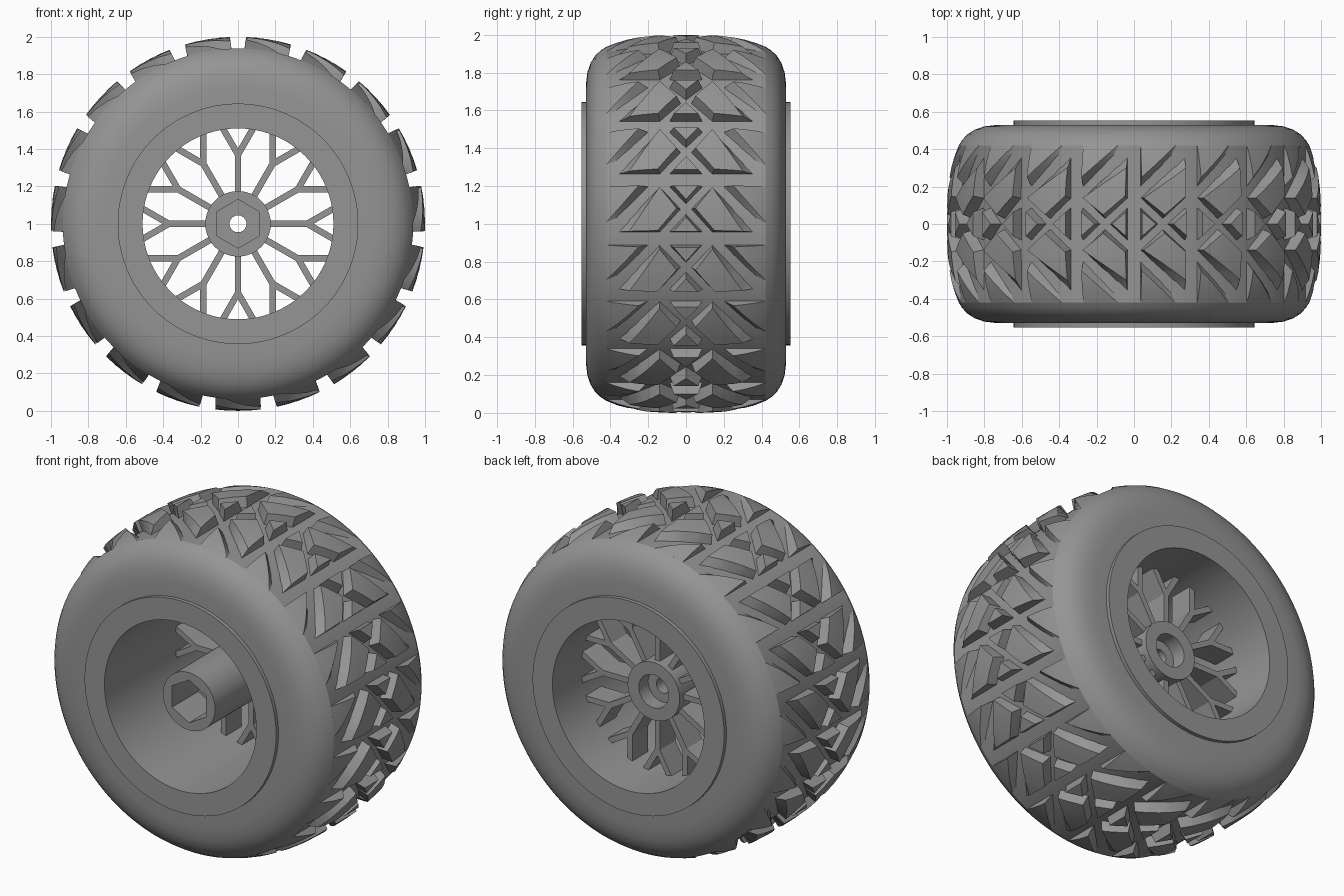
import bpy, bmesh, math
from mathutils import Vector

cube = bpy.data.objects.get("Cube")
if cube:
    bpy.data.objects.remove(cube, do_unlink=True)

grey = bpy.data.materials.new("matte_grey")
grey.use_nodes = True
COLOUR = (0.3, 0.3, 0.3, 1)
grey.diffuse_color = COLOUR
for node in grey.node_tree.nodes:
    if node.type == "BSDF_PRINCIPLED":
        node.inputs["Base Color"].default_value = COLOUR

PITCHES = 19
MEAN_R = 0.97
PITCH = math.tau * MEAN_R / PITCHES
FLOOR_R = 0.937
EDGE_Y = 0.42


def finish(bm, name, smooth_angle=25):
    bmesh.ops.recalc_face_normals(bm, faces=bm.faces)
    mesh = bpy.data.meshes.new(name)
    bm.to_mesh(mesh)
    bm.free()
    mesh.materials.append(grey)
    obj = bpy.data.objects.new(name, mesh)
    bpy.context.collection.objects.link(obj)
    bpy.ops.object.select_all(action="DESELECT")
    obj.select_set(True)
    bpy.context.view_layer.objects.active = obj
    bpy.ops.object.shade_smooth_by_angle(angle=math.radians(smooth_angle))
    return obj


def on_wheel(angle, r, y):
    """Point on the wheel; angle zero is straight up."""
    return Vector((r * math.sin(angle), y, 1 + r * math.cos(angle)))


def hex_factor(angle):
    """Turns a round ring into a hexagon with a corner at the top."""
    wedge = math.pi / 6
    return math.cos(wedge) / math.cos(angle % (2 * wedge) - wedge)


def lathe(name, profile, segments, closed=False, hex_rings=()):
    """Spin (y, radius) points about the wheel axle."""
    bm = bmesh.new()
    rings = []
    for i, (y, r) in enumerate(profile):
        ring = []
        for k in range(segments):
            a = math.tau * k / segments
            ring.append(bm.verts.new(on_wheel(a, r * (hex_factor(a) if i in hex_rings else 1), y)))
        rings.append(ring)
    pairs = list(zip(rings, rings[1:]))
    if closed:
        pairs.append((rings[-1], rings[0]))
    for one, two in pairs:
        for k in range(segments):
            n = (k + 1) % segments
            bm.faces.new((one[k], one[n], two[n], two[k]))
    return finish(bm, name)


# Tyre carcass: flat groove floor, rounded shoulders, flat sidewalls
side = [(EDGE_Y, FLOOR_R), (0.45, 0.918), (0.48, 0.89), (0.505, 0.85),
        (0.522, 0.80), (0.53, 0.73), (0.53, 0.60)]
lathe("tyre_carcass", [(-y, r) for y, r in reversed(side)] + side, PITCHES * 8, closed=True)

# Rim barrel with flat lips
lathe("rim_barrel", [(-0.553, 0.51), (-0.553, 0.643), (0.553, 0.643), (0.553, 0.51)],
      96, closed=True)

# Hub: hexagonal socket in front, bolt hole, round recess behind
lathe("hub", [(-0.47, 0.175), (-0.47, 0.13), (-0.22, 0.13), (-0.22, 0.045),
              (0.22, 0.045), (0.22, 0.10), (0.31, 0.10), (0.31, 0.175)],
      72, closed=True, hex_rings=(1, 2))

# Spokes: twelve stems, each forking into two branches
SPOKE_Y, SPOKE_DEPTH, SPOKE_WIDTH = 0.2, 0.15, 0.034


def add_bar(bm, start, end):
    """Box between two (x, z) points measured from the axle."""
    start, end = Vector(start), Vector(end)
    across = (end - start).normalized().orthogonal() * SPOKE_WIDTH / 2
    loops = []
    for y in (SPOKE_Y - SPOKE_DEPTH / 2, SPOKE_Y + SPOKE_DEPTH / 2):
        corners = (start + across, end + across, end - across, start - across)
        loops.append([bm.verts.new((c.x, y, 1 + c.y)) for c in corners])
    for loop in loops:
        bm.faces.new(loop)
    for i in range(4):
        j = (i + 1) % 4
        bm.faces.new((loops[0][i], loops[0][j], loops[1][j], loops[1][i]))


bm = bmesh.new()
for k in range(12):
    a = math.tau * k / 12
    fork = Vector((math.sin(a), math.cos(a))) * 0.37
    add_bar(bm, fork.normalized() * 0.15, fork * 1.02)
    for turn in (-math.pi / 6, math.pi / 6):
        branch = Vector((math.sin(a + turn), math.cos(a + turn)))
        add_bar(bm, fork, fork + branch * 0.165)
finish(bm, "spokes")

# Tread lugs within one pitch: (base outline, top outline) as (along, across)
shoulder_lug = ([(0.035, 0.42), (0.035, 0.19), (0.285, 0.42)],
                [(0.037, 0.42), (0.04, 0.25), (0.23, 0.42)])
main_lug = ([(0.035, 0.14), (0.16, 0.025), (0.286, 0.135), (0.286, 0.37)],
            [(0.05, 0.14), (0.16, 0.05), (0.275, 0.15), (0.28, 0.30)])
leading_lug = ([(0.135, 0), (0.035, 0.09), (0.035, -0.09)],
               [(0.115, 0), (0.042, 0.065), (0.042, -0.065)])
trailing_lug = ([(PITCH - s, y) for s, y in leading_lug[0]],
                [(PITCH - s, y) for s, y in leading_lug[1]])


def crown(y):
    """Outer radius of the tread across its width."""
    return 1 - (1 - FLOOR_R) * (abs(y) / EDGE_Y) ** 3


def add_lug(bm, base, top, flip):
    low = [bm.verts.new((s, y * flip, 0)) for s, y in base]
    high = [bm.verts.new((s, y * flip, 1)) for s, y in top]
    bm.faces.new(low)
    bm.faces.new(high)
    for i in range(len(low)):
        j = (i + 1) % len(low)
        bm.faces.new((low[i], low[j], high[j], high[i]))


# Lay one pitch out flat, slice it so it can bend, then wrap it round
flat = bmesh.new()
for flip in (1, -1):
    add_lug(flat, *shoulder_lug, flip)
    add_lug(flat, *main_lug, flip)
add_lug(flat, *leading_lug, 1)
add_lug(flat, *trailing_lug, 1)
cuts = [((s, 0, 0), (1, 0, 0)) for s in (0.1, 0.16, 0.22)]
cuts += [((0, y * f, 0), (0, 1, 0)) for y in (0.1, 0.18, 0.25, 0.31, 0.37) for f in (1, -1)]
for point, normal in cuts:
    bmesh.ops.bisect_plane(flat, geom=flat.verts[:] + flat.edges[:] + flat.faces[:],
                           plane_co=point, plane_no=normal)

tread = bmesh.new()
for k in range(PITCHES):
    wrapped = {}
    for v in flat.verts:
        s, y, h = v.co
        low = FLOOR_R - 0.012
        r = low + h * (crown(y) - low)
        wrapped[v] = tread.verts.new(on_wheel((s + k * PITCH) / MEAN_R, r, y))
    for f in flat.faces:
        tread.faces.new([wrapped[v] for v in f.verts])
flat.free()
finish(tread, "tread_lugs", 20)
